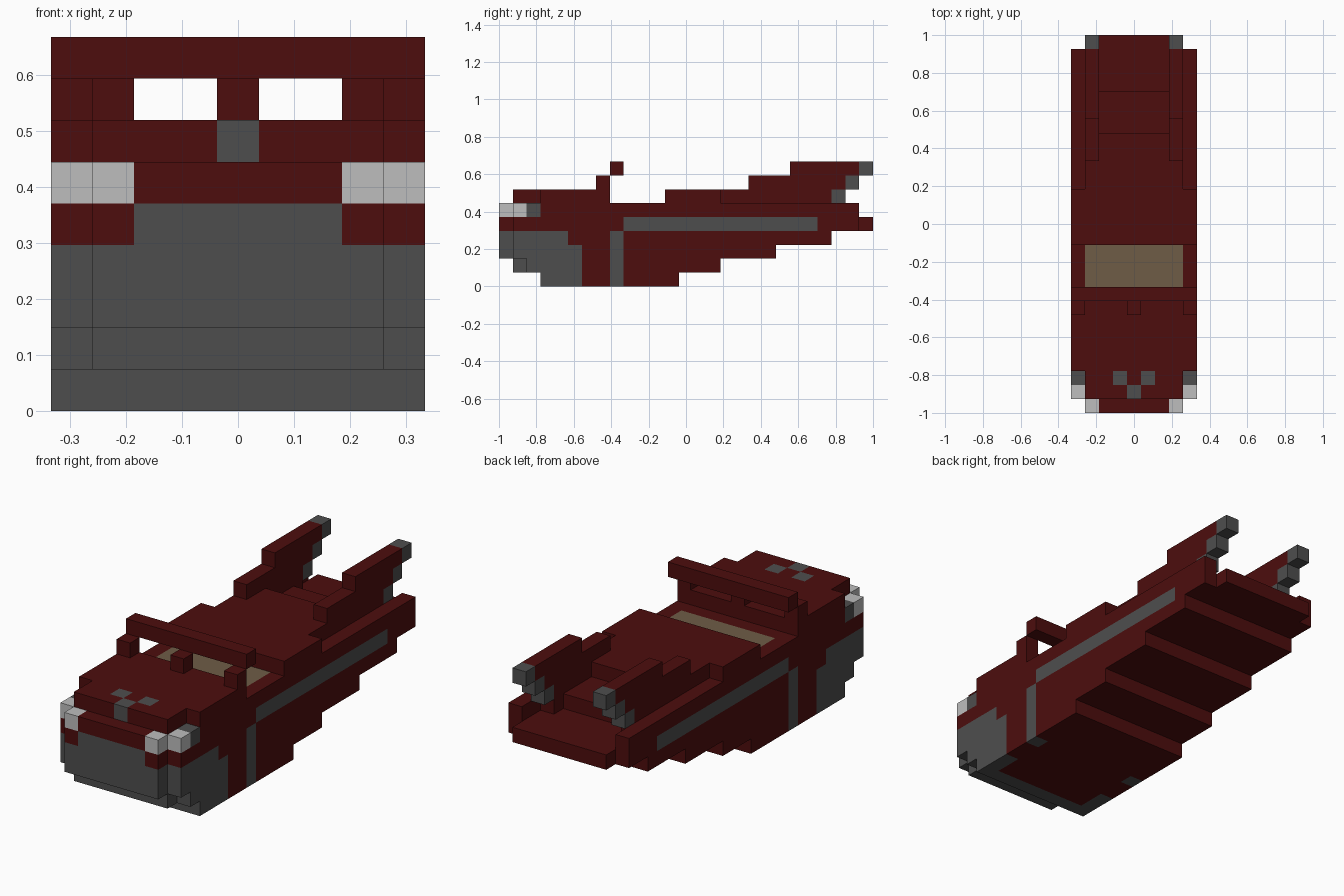
import bpy, bmesh, math
from mathutils import Vector

if "Cube" in bpy.data.objects:
    bpy.data.objects.remove(bpy.data.objects["Cube"], do_unlink=True)

U = 2 / 27  # edge of one block; the model is 9 wide, 27 long, 9 high


def material(name, rgb):
    m = bpy.data.materials.new(name)
    m.diffuse_color = (*rgb, 1)
    m.use_nodes = True
    bsdf = m.node_tree.nodes["Principled BSDF"]
    bsdf.inputs["Base Color"].default_value = (*rgb, 1)
    bsdf.inputs["Roughness"].default_value = 0.8
    return m


MATS = [material("dark_red", (0.074, 0.004, 0.004)),
        material("dark_grey", (0.076, 0.076, 0.076)),
        material("light_grey", (0.515, 0.515, 0.515)),
        material("tan", (0.156, 0.107, 0.061))]
RED, GREY, LIGHT, TAN = range(4)
SIDES = [Vector(d) for d in
         ((1, 0, 0), (-1, 0, 0), (0, 1, 0), (0, -1, 0), (0, 0, 1), (0, 0, -1))]


def blocks(x0, x1, y0, y1, z0, z1):
    """Cells with x0 <= |x| <= x1, on both sides of the centre line."""
    return {(x, y, z) for x in range(-x1, x1 + 1) if abs(x) >= x0
            for y in range(y0, y1) for z in range(z0, z1)}


def build(name, cells, rule):
    """Outer skin of a set of cells, coloured face by face, flat areas merged."""
    bm = bmesh.new()
    verts = {}

    def vert(p):
        key = tuple(round(c * 2) for c in p)
        if key not in verts:
            verts[key] = bm.verts.new((p.x * U, p.y * U, p.z * U))
        return verts[key]

    for x, y, z in cells:
        centre = Vector((x, y - 13, z + 0.5))
        for n in SIDES:
            if (x + int(n.x), y + int(n.y), z + int(n.z)) in cells:
                continue
            a = Vector((n.y, n.z, n.x)) / 2
            b = n.cross(a)
            mid = centre + n / 2
            f = bm.faces.new([vert(mid + s * a + t * b)
                              for s, t in ((-1, -1), (1, -1), (1, 1), (-1, 1))])
            f.material_index = rule(abs(x), y, z, n)
    bmesh.ops.dissolve_limit(bm, angle_limit=math.radians(1), verts=bm.verts[:],
                             edges=bm.edges[:], delimit={'MATERIAL'})
    me = bpy.data.meshes.new(name)
    bm.to_mesh(me)
    bm.free()
    for m in MATS:
        me.materials.append(m)
    ob = bpy.data.objects.new(name, me)
    bpy.context.collection.objects.link(ob)
    return ob


def plain(colour):
    return lambda x, y, z, n: colour


# Hull: stepped keel, rounded nose, side walls and sunken rear floor
hull = (blocks(0, 4, 3, 13, 0, 1)
        | blocks(0, 3, 1, 2, 1, 2) | blocks(0, 4, 2, 16, 1, 2)
        | blocks(0, 3, 0, 1, 2, 5)
        | blocks(0, 4, 1, 20, 2, 3) | blocks(0, 4, 1, 24, 3, 4)
        | blocks(0, 4, 1, 26, 4, 5) | blocks(0, 3, 26, 27, 4, 5)
        | blocks(0, 2, 0, 1, 5, 6) | blocks(0, 3, 1, 23, 5, 6)
        | blocks(3, 3, 23, 24, 5, 6) | blocks(4, 4, 3, 26, 5, 6))


def hull_rule(x, y, z, n):
    if z < 4:  # grey nose with swept-back cheeks and an upright band
        cheek = y < (5 if z == 3 else 6)
        return GREY if y < 4 or (x == 4 and (cheek or y == 8)) else RED
    if z == 4:  # grille top and long side stripe
        if y == 0 and x <= 2 and n.y < 0:
            return GREY
        return GREY if n.x and x == 4 and 9 <= y < 23 else RED
    if n.z > 0 and x <= 3 and 9 <= y < 12:  # seat in the open cockpit
        return TAN
    return RED


build("hull", hull, hull_rule)

# Hood with three small grey marks
build("hood", blocks(0, 3, 1, 3, 6, 7) | blocks(0, 4, 3, 8, 6, 7),
      lambda x, y, z, n: GREY if (x, y) in {(0, 1), (1, 2)} and (n.z > 0 or n.y < 0)
      else RED)

# Windshield frame
build("windshield_posts", blocks(0, 0, 7, 8, 7, 8) | blocks(4, 4, 7, 8, 7, 8), plain(RED))
build("windshield_bar", blocks(0, 4, 8, 9, 8, 9), plain(RED))

# Raised deck behind the cockpit
build("rear_deck", blocks(0, 4, 12, 16, 6, 7) | blocks(0, 3, 16, 20, 6, 7), plain(RED))

# Headlamps wrapping round the corners, with grey housings
build("headlamps", blocks(3, 3, 0, 1, 5, 6) | blocks(4, 4, 1, 2, 5, 6), plain(LIGHT))
build("headlamp_housings", blocks(4, 4, 2, 3, 5, 6), plain(GREY))

# Twin tail fins with grey stepped tips
build("tail_fins", blocks(3, 3, 20, 24, 6, 7) | blocks(3, 3, 18, 25, 7, 8)
      | blocks(3, 3, 21, 26, 8, 9), plain(RED))
for i in range(3):
    build(f"fin_tips_{i + 1}", blocks(3, 3, 24 + i, 25 + i, 6 + i, 7 + i), plain(GREY))
